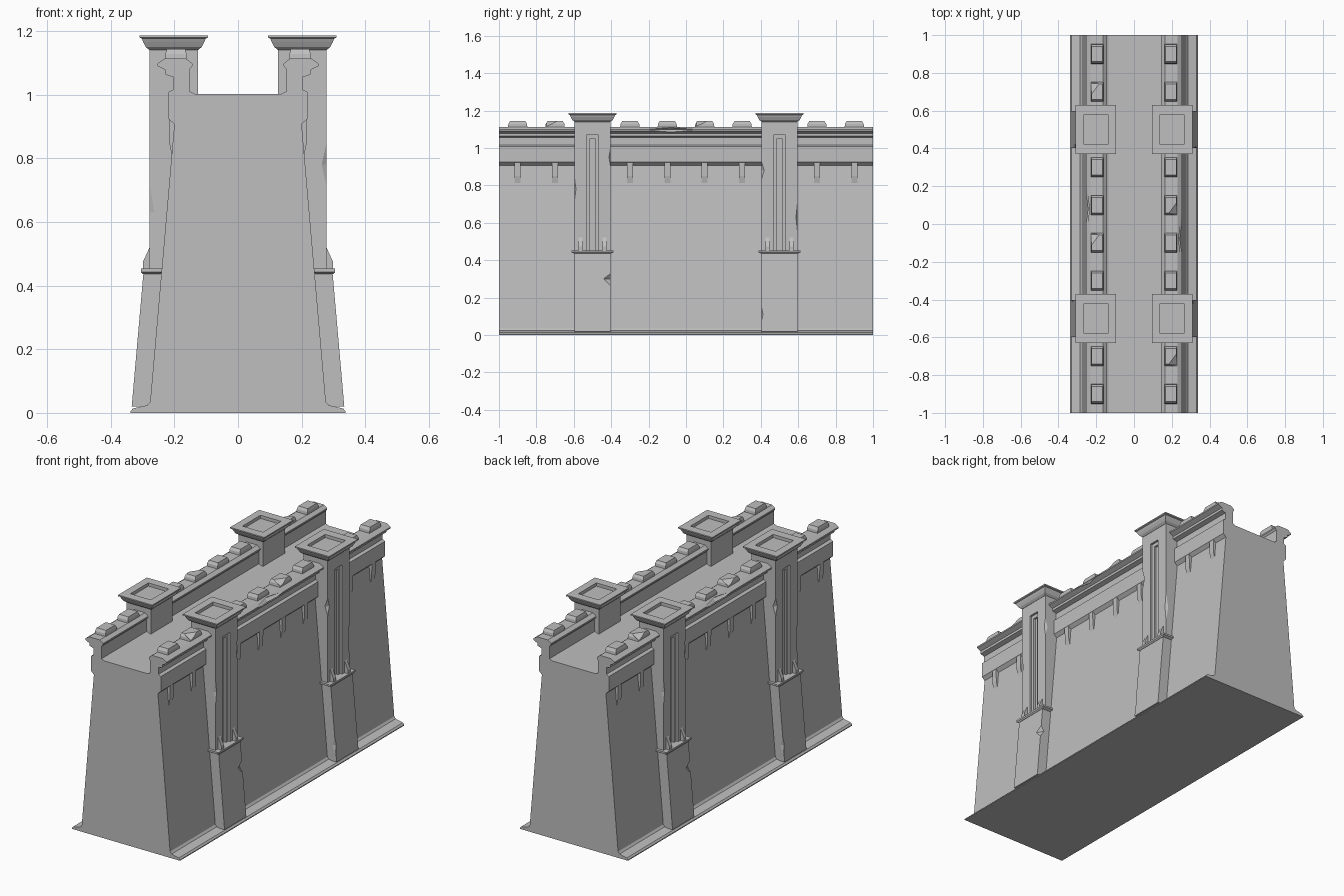
import bpy, bmesh, math
from mathutils import Matrix, Vector

if "Cube" in bpy.data.objects:
    bpy.data.objects.remove(bpy.data.objects["Cube"], do_unlink=True)

stone = bpy.data.materials.new("grey_stone")
stone.use_nodes = True
colour = (0.52, 0.52, 0.52, 1)
stone.diffuse_color = colour
stone.node_tree.nodes["Principled BSDF"].inputs["Base Color"].default_value = colour


def finish(name, bm, turned=False):
    """Make an object; turned parts go to the opposite side of the wall."""
    if turned:
        bmesh.ops.transform(bm, matrix=Matrix.Rotation(math.pi, 4, "Z"), verts=bm.verts)
    bmesh.ops.recalc_face_normals(bm, faces=bm.faces)
    mesh = bpy.data.meshes.new(name)
    bm.to_mesh(mesh)
    bm.free()
    mesh.materials.append(stone)
    ob = bpy.data.objects.new(name, mesh)
    bpy.context.collection.objects.link(ob)
    return ob


def prism(name, profile, y0, y1, turned=False):
    """Extrude an x-z outline along y."""
    bm = bmesh.new()
    face = bm.faces.new([bm.verts.new((x, y0, z)) for x, z in profile])
    ext = bmesh.ops.extrude_face_region(bm, geom=[face])
    verts = [v for v in ext["geom"] if isinstance(v, bmesh.types.BMVert)]
    bmesh.ops.translate(bm, vec=(0, y1 - y0, 0), verts=verts)
    return finish(name, bm, turned)


def loft(name, cx, cy, rings, turned=False):
    """Stack rectangles given as (half x, half y, z)."""
    bm = bmesh.new()
    loops = [[bm.verts.new((cx + sx * hx, cy + sy * hy, z))
              for sx, sy in ((-1, -1), (1, -1), (1, 1), (-1, 1))] for hx, hy, z in rings]
    for a, b in zip(loops, loops[1:]):
        for i in range(4):
            j = (i + 1) % 4
            bm.faces.new((a[i], a[j], b[j], b[i]))
    bm.faces.new(loops[0][::-1])
    bm.faces.new(loops[-1])
    return finish(name, bm, turned)


def chip_cutter(centre, size, turned=False):
    """Eight-sided shard used to break an edge."""
    bm = bmesh.new()
    for axis in range(3):
        for s in (-1, 1):
            p = Vector(centre)
            p[axis] += s * size[axis]
            bm.verts.new(p)
    bmesh.ops.convex_hull(bm, input=bm.verts)
    return finish("chip_cutter", bm, turned)


def carve(ob, cutters):
    """Subtract the cutters and remove them."""
    for cutter in cutters:
        cutter.hide_render = True
        mod = ob.modifiers.new("carve", "BOOLEAN")
        mod.operation, mod.solver, mod.object = "DIFFERENCE", "EXACT", cutter
    bpy.context.view_layer.update()
    graph = bpy.context.evaluated_depsgraph_get()
    mesh = bpy.data.meshes.new_from_object(ob.evaluated_get(graph))
    ob.modifiers.clear()
    ob.data = mesh
    for cutter in cutters:
        bpy.data.objects.remove(cutter, do_unlink=True)


# Battered wall with plinth, frieze band, cornice and walkway
half = [(0.338, 0), (0.338, 0.005), (0.33, 0.014), (0.285, 0.024), (0.276, 0.035),
        (0.2, 0.907), (0.218, 0.924), (0.218, 1.008), (0.203, 1.016), (0.203, 1.055),
        (0.228, 1.063), (0.228, 1.077), (0.253, 1.09), (0.253, 1.098), (0.23, 1.113),
        (0.163, 1.113), (0.143, 1.098), (0.143, 1.09), (0.152, 1.08), (0.152, 1.01),
        (0.135, 1.002)]
wall = prism("wall", half + [(-x, z) for x, z in reversed(half)], -1, 1)
carve(wall, [chip_cutter((0.253, -0.08, 1.1), (0.03, 0.13, 0.022), t) for t in (False, True)])

# Chips per pilaster: centre and size
chips = {
    -0.5: [((0.278, -0.4, 0.95), (0.02, 0.012, 0.07)),
           ((0.278, -0.6, 0.78), (0.02, 0.012, 0.09)),
           ((0.312, -0.4, 0.3), (0.025, 0.045, 0.04))],
    0.5: [((0.278, 0.4, 0.88), (0.02, 0.018, 0.06)),
          ((0.278, 0.6, 0.63), (0.02, 0.012, 0.12)),
          ((0.325, 0.4, 0.11), (0.02, 0.012, 0.07))],
}
capital = [(0.077, 0.096, 1.14), (0.088, 0.108, 1.15), (0.096, 0.116, 1.165),
           (0.1, 0.121, 1.176), (0.107, 0.129, 1.179), (0.107, 0.129, 1.186),
           (0.064, 0.08, 1.186), (0.064, 0.08, 1.168)]
bracket = [(0.19, 0.93), (0.217, 0.93), (0.216, 0.85), (0.208, 0.81), (0.19, 0.81)]
spike = [(0.27, 0.45), (0.299, 0.45), (0.299, 0.474), (0.278, 0.52), (0.27, 0.52)]

for turned, side in ((False, "left"), (True, "right")):
    for cy in (-0.5, 0.5):
        tag = f"{side}_{'front' if (cy < 0) != turned else 'back'}"
        # Pilaster: sloped foot and upright shaft with a stepped niche
        pilaster = prism(f"{tag}_pilaster",
                         [(0.126, 0.02), (0.334, 0.02), (0.297, 0.442), (0.278, 0.445),
                          (0.278, 1.146), (0.126, 1.146)], cy - 0.097, cy + 0.097, turned)
        cutters = [loft("niche_cutter", 0.3, cy, [(depth, w, 0.453), (depth, w, top)], turned)
                   for depth, w, top in ((0.034, 0.032, 1.07), (0.046, 0.014, 1.05))]
        cutters += [chip_cutter(c, s, turned) for c, s in chips[cy]]
        carve(pilaster, cutters)
        # Ledge, its pointed ornaments and the hollow capital
        loft(f"{tag}_ledge", 0.272, cy,
             [(0.027, 0.1, 0.436), (0.033, 0.112, 0.443), (0.033, 0.112, 0.453)], turned)
        for off in (-0.064, 0.064):
            prism(f"{tag}_ledge_spike", spike, cy + off - 0.011, cy + off + 0.011, turned)
        loft(f"{tag}_capital", 0.202, cy, capital, turned)

    # Merlons and brackets spaced evenly between the pilasters
    for step in (-9, -7, -3, -1, 1, 3, 7, 9):
        y = step / 10
        merlon = loft(f"{side}_merlon", 0.195, y,
                      [(0.033, 0.052, 1.11), (0.033, 0.05, 1.128), (0.029, 0.041, 1.143)], turned)
        if step in (-7, 1):
            # Broken merlon: knock the outer corner off
            carve(merlon, [chip_cutter((0.23, y - 0.045, 1.15), (0.06, 0.08, 0.035), turned)])
        prism(f"{side}_bracket", bracket, y - 0.016, y + 0.016, turned)
